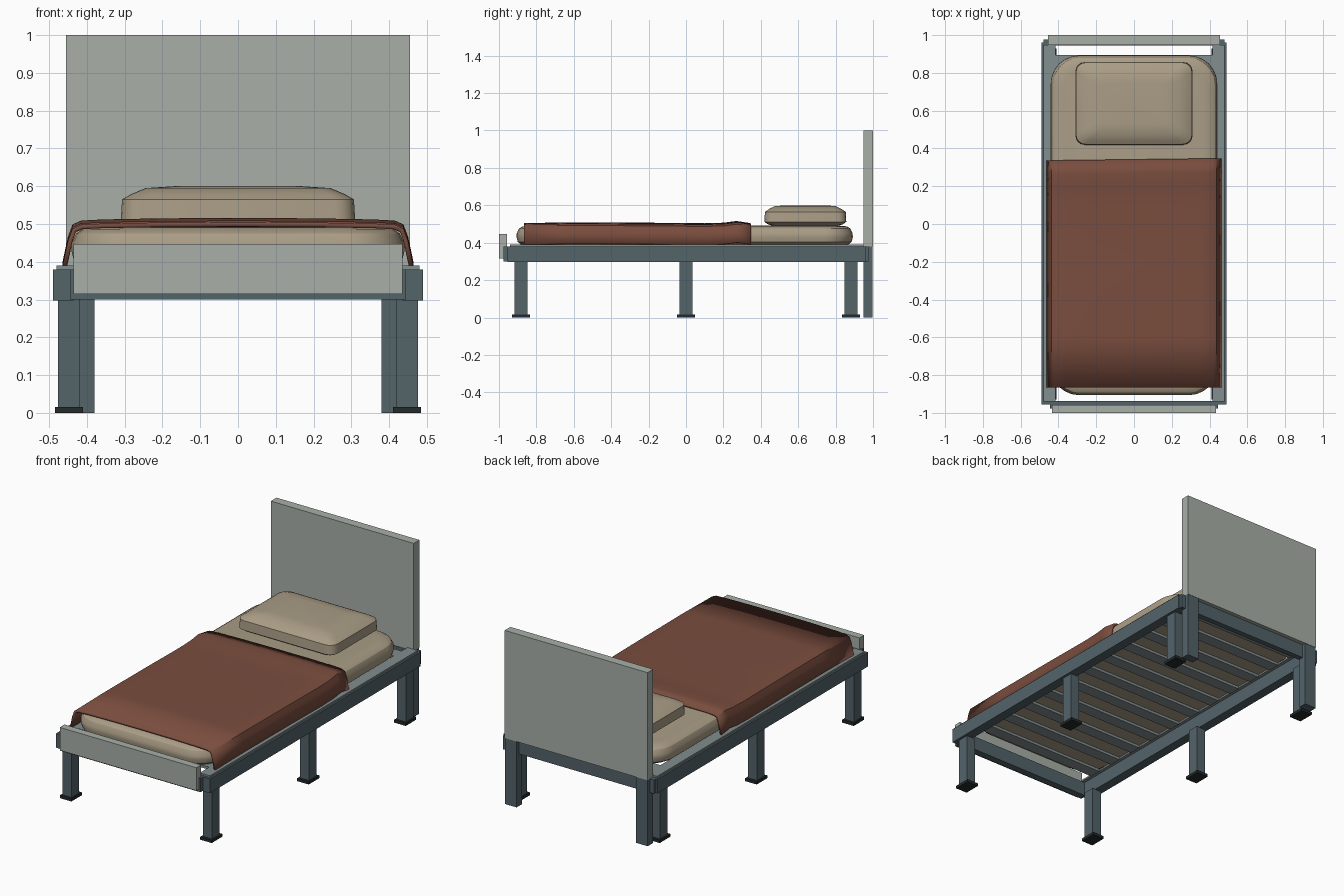
import bpy, bmesh, math

cube = bpy.data.objects.get("Cube")
if cube:
    bpy.data.objects.remove(cube, do_unlink=True)


def material(name, rgb):
    m = bpy.data.materials.new(name)
    m.use_nodes = True
    lin = [((c / 255 + 0.055) / 1.055) ** 2.4 for c in rgb] + [1]
    m.diffuse_color = lin
    m.node_tree.nodes["Principled BSDF"].inputs["Base Color"].default_value = lin
    return m


panel = material("pale grey panel", (168, 175, 168))
steel = material("dark blue grey metal", (83, 99, 105))
slat_grey = material("mid grey slat", (130, 142, 143))
rubber = material("black rubber", (36, 42, 43))
linen = material("beige linen", (170, 157, 134))
wool = material("rust brown wool", (122, 77, 62))


def finish(name, bm, mat, smooth=False):
    bmesh.ops.recalc_face_normals(bm, faces=bm.faces)
    mesh = bpy.data.meshes.new(name)
    bm.to_mesh(mesh)
    bm.free()
    mesh.materials.append(mat)
    ob = bpy.data.objects.new(name, mesh)
    bpy.context.collection.objects.link(ob)
    if smooth:
        bpy.ops.object.select_all(action='DESELECT')
        ob.select_set(True)
        bpy.context.view_layer.objects.active = ob
        bpy.ops.object.shade_smooth_by_angle(angle=math.radians(30))
    return ob


def box(name, x, y, z, mat):
    """Box from its (low, high) range on each axis."""
    bm = bmesh.new()
    bmesh.ops.create_cube(bm, size=1)
    for v in bm.verts:
        v.co = [(a + b) / 2 + c * (b - a) for (a, b), c in zip((x, y, z), v.co)]
    return finish(name, bm, mat)


def cushion(name, cy, rings, mat, steps=6):
    """Loft of rounded rectangles: (z, half width, half length, corner radius)."""
    bm = bmesh.new()
    loops = []
    for z, hx, hy, r in rings:
        loop = []
        for k, (sx, sy) in enumerate([(1, 1), (-1, 1), (-1, -1), (1, -1)]):
            for i in range(steps + 1):
                a = math.pi / 2 * (k + i / steps)
                loop.append(bm.verts.new((sx * (hx - r) + r * math.cos(a),
                                          cy + sy * (hy - r) + r * math.sin(a), z)))
        loops.append(loop)
    n = len(loops[0])
    for lo, hi in zip(loops, loops[1:]):
        for i in range(n):
            j = (i + 1) % n
            bm.faces.new((lo[i], lo[j], hi[j], hi[i]))
    bm.faces.new(loops[0])
    bm.faces.new(loops[-1])
    return finish(name, bm, mat, True)


# Headboard and footboard
box("headboard", (-.455, .455), (.948, 1), (.38, 1), panel)
box("footboard", (-.435, .435), (-1, -.957), (.315, .447), panel)

# Frame rails
box("front_rail", (-.445, .445), (-.977, -.937), (.3, .38), steel)
box("back_rail", (-.48, .48), (.945, .977), (.3, .38), steel)
for side, s in (("left", 1), ("right", -1)):
    def span(a, b):
        return tuple(sorted((s * a, s * b)))
    box(side + "_rail", span(.435, .49), (-.955, .96), (.298, .38), steel)
    box(side + "_slat_ledge", span(.415, .48), (-.94, .948), (.38, .39), slat_grey)
    box(side + "_headboard_post", span(.38, .455), (.948, .998), (0, .38), steel)
    # Legs with rubber feet
    for place, y in (("front", -.882), ("middle", 0), ("back", .882)):
        box(f"{side}_{place}_leg", span(.418, .476), (y - .034, y + .034), (.012, .3), steel)
        box(f"{side}_{place}_foot", span(.41, .484), (y - .048, y + .048), (0, .016), rubber)

# Slats
slats = 11
for i in range(slats):
    y = -.82 + i * 1.68 / (slats - 1)
    box(f"slat_{i + 1}", (-.415, .415), (y - .035, y + .035), (.375, .39), slat_grey)

# Mattress and pillow
cushion("mattress", -.007, [(.39, .415, .875, .14), (.405, .435, .893, .15),
                            (.43, .441, .899, .15), (.45, .44, .898, .15),
                            (.475, .428, .886, .14), (.487, .41, .868, .13),
                            (.491, .37, .83, .11)], linen)
cushion("pillow", .638, [(.487, .25, .16, .04), (.498, .29, .2, .045),
                         (.512, .31, .219, .05), (.565, .307, .216, .05),
                         (.578, .285, .197, .045), (.595, .245, .165, .04),
                         (.6, .17, .11, .03)], linen, 4)

# Blanket draped over the mattress
half = [(0, .509), (.2, .508), (.36, .505), (.415, .502), (.438, .492),
        (.45, .46), (.464, .395)]
profile = [(-x, z) for x, z in half[:0:-1]] + half
stations = [(-.865, -.004), (-.6, 0), (-.2, -.002), (.1, -.005), (.2, -.002),
            (.27, .007), (.342, -.004)]
bm = bmesh.new()
rows = [[bm.verts.new((x, y + (.012 * x if y > 0 else 0), z + dz)) for x, z in profile]
        for y, dz in stations]
for a, b in zip(rows, rows[1:]):
    for i in range(len(a) - 1):
        bm.faces.new((a[i], a[i + 1], b[i + 1], b[i]))
blanket = finish("blanket", bm, wool, True)
if blanket.data.polygons[len(half) - 1].normal.z < 0:
    blanket.data.flip_normals()
cloth = blanket.modifiers.new("thickness", 'SOLIDIFY')
cloth.thickness = .012
cloth.offset = -1
